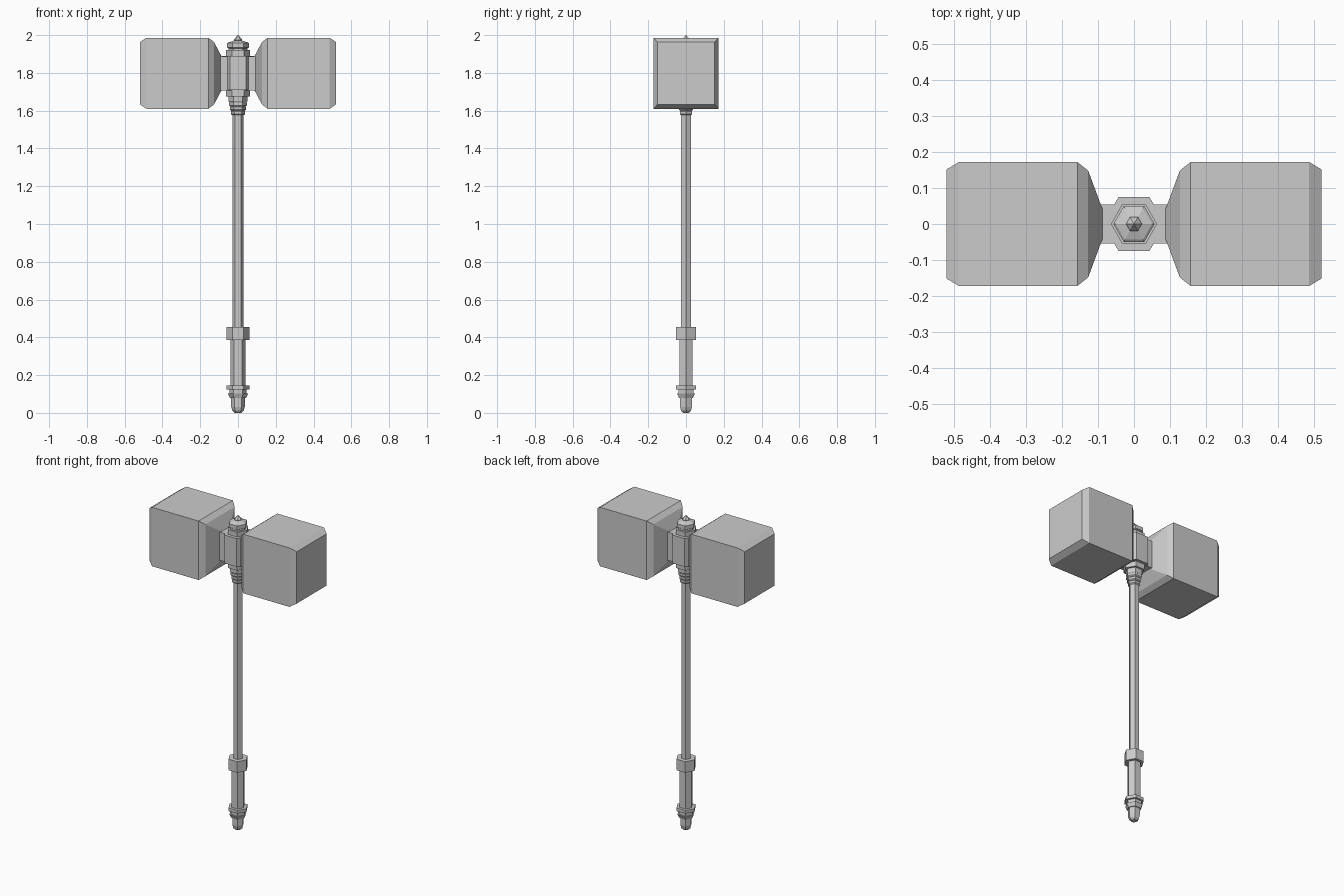
import bpy, bmesh, math

if "Cube" in bpy.data.objects:
    bpy.data.objects.remove(bpy.data.objects["Cube"])

SIDES = 6


def make_object(name, bm):
    bmesh.ops.recalc_face_normals(bm, faces=bm.faces)
    mesh = bpy.data.meshes.new(name)
    bm.to_mesh(mesh)
    bm.free()
    obj = bpy.data.objects.new(name, mesh)
    bpy.context.collection.objects.link(obj)
    return obj


def loft(name, rings):
    """Skin a list of equal-length point rings and cap both ends."""
    bm = bmesh.new()
    loops = [[bm.verts.new(p) for p in ring] for ring in rings]
    n = len(loops[0])
    for a, b in zip(loops, loops[1:]):
        for i in range(n):
            j = (i + 1) % n
            bm.faces.new((a[i], a[j], b[j], b[i]))
    bm.faces.new(loops[0])
    bm.faces.new(loops[-1])
    return make_object(name, bm)


def hex_part(name, profile):
    """Six-sided turned part from (radius, height) pairs, corners on the x axis."""
    step = math.tau / SIDES
    return loft(name, [[(r * math.cos(i * step), r * math.sin(i * step), z)
                        for i in range(SIDES)] for r, z in profile])


def head_block(name, side):
    """Chamfered block with a tapered neck; sections are (x, half depth, half height)."""
    mid = 1.798
    sections = [(0.087, 0.04, 0.09), (0.127, 0.148, 0.165), (0.157, 0.172, 0.188),
                (0.485, 0.172, 0.188), (0.52, 0.151, 0.165)]
    return loft(name, [[(side * x, sy * d, mid + sz * h)
                        for sy, sz in ((-1, -1), (1, -1), (1, 1), (-1, 1))]
                       for x, d, h in sections])


# Twin hammer heads
head_block("right_head", 1)
head_block("left_head", -1)

# Bar joining the heads through the socket
loft("head_crossbar", [[(x, sy * 0.054, 1.798 + sz * 0.09)
                        for sy, sz in ((-1, -1), (1, -1), (1, 1), (-1, 1))]
                       for x in (-0.096, 0.096)])

# Central socket and its stepped collars
hex_part("socket", [(0.086, 1.71), (0.086, 1.89)])
hex_part("socket_collar", [(0.064, 1.676), (0.064, 1.92)])
hex_part("socket_cap", [(0.05, 1.90), (0.05, 1.93), (0.057, 1.934),
                        (0.057, 1.957), (0.05, 1.962), (0.018, 1.972)])
hex_part("finial", [(0.012, 1.965), (0.022, 1.974), (0.02, 1.98), (0.001, 2.0)])

# Stepped rings beneath the socket
hex_part("socket_base", [(0.036, 1.63), (0.05, 1.65), (0.05, 1.68)])
for i, (r, z) in enumerate(((0.048, 1.631), (0.043, 1.608), (0.037, 1.585))):
    hex_part(f"neck_ring_{i + 1}", [(r - 0.006, z - 0.009), (r, z - 0.003),
                                    (r, z + 0.011), (r - 0.006, z + 0.016)])

# Shaft and grip
hex_part("shaft", [(0.03, 0.40), (0.03, 1.66)])
hex_part("grip_collar", [(0.06, 0.386), (0.06, 0.456)])
hex_part("grip", [(0.04, 0.10), (0.04, 0.40)])

# Pommel rings and rounded pommel
hex_part("guard_ring", [(0.06, 0.125), (0.06, 0.145)])
hex_part("pommel_step", [(0.046, 0.098), (0.046, 0.126)])
hex_part("pommel_ring", [(0.042, 0.078), (0.054, 0.102)])
hex_part("pommel", [(0.018, 0.0), (0.03, 0.012), (0.036, 0.032), (0.036, 0.085)])
